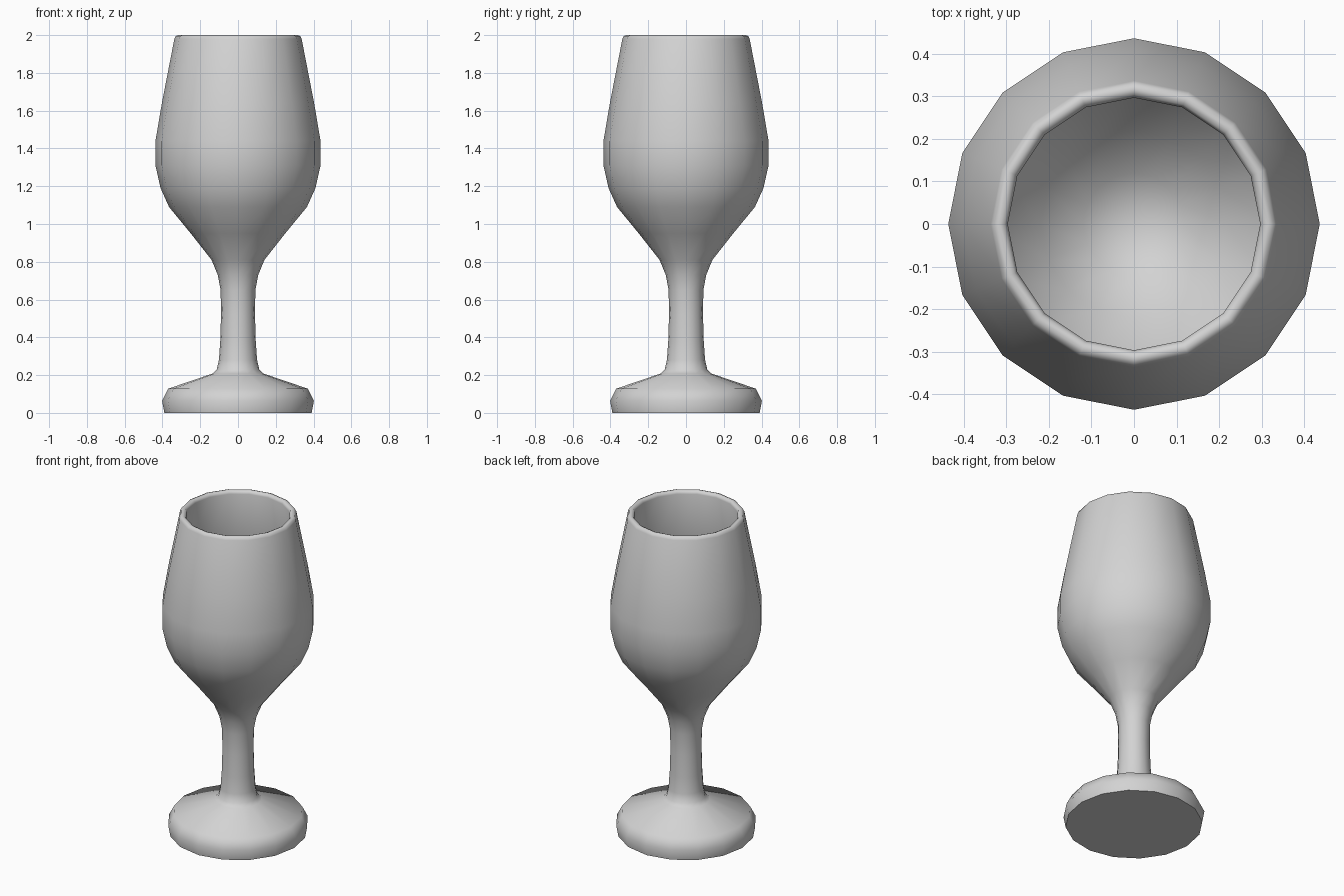
import bpy, bmesh, math

if "Cube" in bpy.data.objects:
    bpy.data.objects.remove(bpy.data.objects["Cube"])

SIDES = 16

# Profile (radius, height): foot, stem, outer bowl, rim, inner bowl
outer = [(0.39, 0), (0.402, 0.065), (0.37, 0.128), (0.135, 0.208), (0.113, 0.228),
         (0.101, 0.28), (0.094, 0.38), (0.09, 0.52), (0.092, 0.65), (0.107, 0.73),
         (0.14, 0.81), (0.25, 0.95), (0.365, 1.09), (0.41, 1.19), (0.437, 1.31),
         (0.437, 1.44), (0.403, 1.64), (0.337, 1.98)]
rim = [(0.33, 1.995), (0.317, 2.0), (0.304, 1.995), (0.297, 1.98)]
inner = [(0.365, 1.63), (0.40, 1.43), (0.40, 1.32), (0.375, 1.21), (0.335, 1.12),
         (0.22, 0.98), (0.12, 0.88)]

bm = bmesh.new()


def ring(r, z):
    return [bm.verts.new((r * math.cos(2 * math.pi * i / SIDES),
                          r * math.sin(2 * math.pi * i / SIDES), z))
            for i in range(SIDES)]


# Lathe the profile
rings = [ring(r, z) for r, z in outer + rim + inner]
for a, b in zip(rings, rings[1:]):
    for i in range(SIDES):
        j = (i + 1) % SIDES
        bm.faces.new((a[i], a[j], b[j], b[i]))

# Flat underside and rounded bottom of the cup
bm.faces.new(rings[0][::-1])
centre = bm.verts.new((0, 0, 0.84))
for i in range(SIDES):
    bm.faces.new((rings[-1][i], rings[-1][(i + 1) % SIDES], centre))
bmesh.ops.recalc_face_normals(bm, faces=bm.faces)

mesh = bpy.data.meshes.new("goblet")
bm.to_mesh(mesh)
bm.free()
goblet = bpy.data.objects.new("goblet", mesh)
bpy.context.collection.objects.link(goblet)

# Plain grey
grey = bpy.data.materials.new("light_grey")
grey.diffuse_color = (0.65, 0.65, 0.65, 1)
grey.use_nodes = True
grey.node_tree.nodes["Principled BSDF"].inputs["Base Color"].default_value = grey.diffuse_color
mesh.materials.append(grey)

# Smooth surface with a sharp edge under the foot
bpy.context.view_layer.objects.active = goblet
goblet.select_set(True)
bpy.ops.object.shade_smooth_by_angle(angle=math.radians(65))
